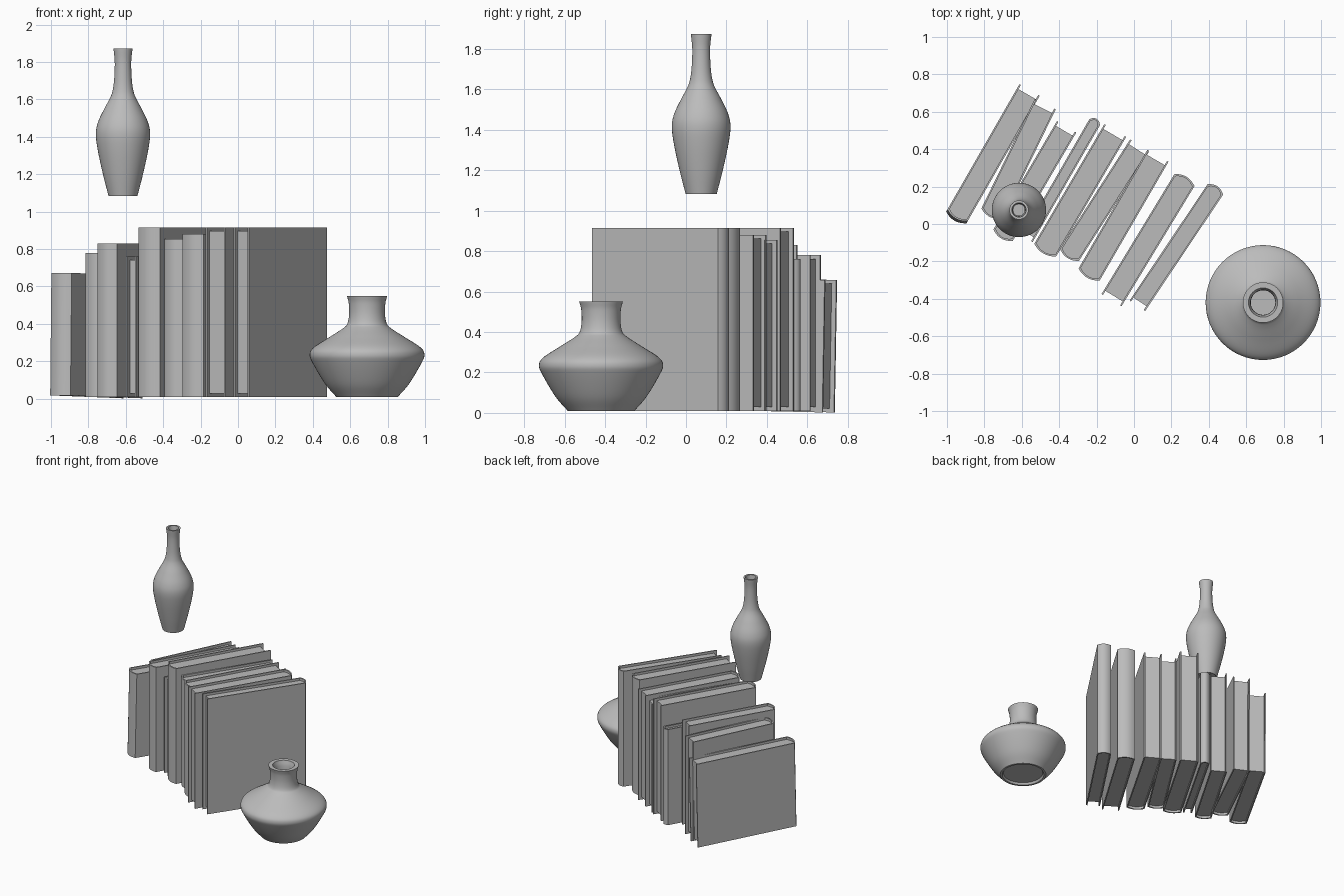
import bpy, bmesh, math
from mathutils import Matrix, Vector

cube = bpy.data.objects.get("Cube")
if cube:
    bpy.data.objects.remove(cube)

GREY = (0.5, 0.5, 0.5, 1)
mat = bpy.data.materials.new("plain grey")
mat.use_nodes = True
mat.diffuse_color = GREY
mat.node_tree.nodes["Principled BSDF"].inputs["Base Color"].default_value = GREY

BASE = 0.01      # resting height
BOARD = 0.009    # cover thickness
BULGE = 0.02     # rounding of the spine
SQUARE = 0.018   # cover overhang around the pages


def finish(bm, name, angle):
    bmesh.ops.recalc_face_normals(bm, faces=bm.faces)
    mesh = bpy.data.meshes.new(name)
    bm.to_mesh(mesh)
    bm.free()
    mesh.materials.append(mat)
    obj = bpy.data.objects.new(name, mesh)
    bpy.context.collection.objects.link(obj)
    bpy.ops.object.select_all(action='DESELECT')
    obj.select_set(True)
    bpy.context.view_layer.objects.active = obj
    bpy.ops.object.shade_smooth_by_angle(angle=math.radians(angle))
    return obj


def prism(name, outline, low, high, place):
    """Extrude a flat outline upwards and set it in place."""
    bm = bmesh.new()
    face = bm.faces.new([bm.verts.new((x, y, low)) for x, y in outline])
    top = bmesh.ops.extrude_face_region(bm, geom=[face])["geom"]
    verts = [v for v in top if isinstance(v, bmesh.types.BMVert)]
    bmesh.ops.translate(bm, verts=verts, vec=(0, 0, high - low))
    bm.transform(place)
    finish(bm, name, 30)


def u_shape(length, half, inset):
    """Two straight sides joined by a rounded spine at the origin end."""
    steps = 12
    arc = []
    for i in range(steps + 1):
        s = 2 * i / steps - 1
        arc.append((inset - BULGE * (1 - s * s), s * half))
    return [(length, -half)] + arc + [(length, half)]


def book(name, spine, fore, thick, height, pitch=0):
    start, run = Vector(spine), Vector(fore) - Vector(spine)
    length = run.length
    place = (Matrix.Translation((start.x, start.y, BASE + length * math.sin(pitch) / 2))
             @ Matrix.Rotation(math.atan2(run.y, run.x), 4, 'Z')
             @ Matrix.Rotation(pitch, 4, 'Y'))
    half = thick / 2
    outer = u_shape(length, half, 0)
    inner = u_shape(length, half - BOARD, BOARD)
    prism(name + "_cover", outer + inner[::-1], 0, height, place)
    pages = u_shape(length - SQUARE * 1.4, half - BOARD, BOARD)
    prism(name + "_pages", pages, SQUARE, height - SQUARE, place)


def smooth_path(points, steps=6):
    """Curve passing through all the points."""
    pts = [Vector(p) for p in points]
    pts = [2 * pts[0] - pts[1]] + pts + [2 * pts[-1] - pts[-2]]
    path = []
    for a, b, c, d in zip(pts, pts[1:], pts[2:], pts[3:]):
        for i in range(steps):
            t = i / steps
            path.append((2 * b + (c - a) * t + (2 * a - 5 * b + 4 * c - d) * t ** 2
                         + (3 * b - a - 3 * c + d) * t ** 3) / 2)
    return path + [pts[-2]]


def vase(name, centre, points, wall):
    outer = smooth_path(points)
    foot, z = points[0]
    inner = [Vector((p.x - wall, p.y)) for p in reversed(outer) if p.y > z + wall]
    inner[0].y = outer[-1].y
    bottom = [Vector(p) for p in ((0, z + wall / 2), (foot - wall * 0.8, z + wall / 2),
                                  (foot - wall * 0.5, z))]
    profile = bottom + outer + inner + [Vector((0, inner[-1].y))]
    bm = bmesh.new()
    verts = [bm.verts.new((p.x, 0, p.y)) for p in profile]
    edges = [bm.edges.new(pair) for pair in zip(verts, verts[1:])]
    bmesh.ops.spin(bm, geom=verts + edges, cent=(0, 0, 0), axis=(0, 0, 1),
                   angle=math.tau, steps=64)
    bmesh.ops.remove_doubles(bm, verts=bm.verts, dist=0.0001)
    bm.transform(Matrix.Translation((*centre, 0)))
    finish(bm, name, 40)


# Row of books: spine middle, fore-edge middle, thickness, height
books = [
    ((-0.95, 0.035), (-0.565, 0.705), 0.125, 0.655, 0.02),
    ((-0.76, 0.055), (-0.475, 0.64), 0.125, 0.77),
    ((-0.70, -0.06), (-0.36, 0.52), 0.12, 0.82),
    ((-0.21, 0.545), (-0.57, -0.08), 0.065, 0.75),
    ((-0.475, -0.14), (-0.10, 0.50), 0.135, 0.905),
    ((-0.345, -0.165), (0.03, 0.42), 0.12, 0.845),
    ((-0.24, -0.27), (0.128, 0.365), 0.13, 0.87),
    ((0.27, 0.235), (-0.12, -0.407), 0.125, 0.905),
    ((0.435, 0.185), (0.018, -0.437), 0.10, 0.905),
]
for number, data in enumerate(books, 1):
    book(f"book_{number}", *data)

# Wide vase
vase("wide_vase", (0.69, -0.42),
     [(0.165, 0.01), (0.225, 0.08), (0.288, 0.185), (0.307, 0.235), (0.285, 0.275),
      (0.20, 0.33), (0.13, 0.375), (0.106, 0.40), (0.096, 0.45), (0.098, 0.51),
      (0.108, 0.55)], 0.03)

# Tall vase
vase("tall_vase", (-0.615, 0.075),
     [(0.077, 1.083), (0.107, 1.2), (0.135, 1.33), (0.145, 1.417), (0.133, 1.48),
      (0.10, 1.55), (0.068, 1.61), (0.055, 1.65), (0.047, 1.71), (0.044, 1.80),
      (0.051, 1.873)], 0.013)
